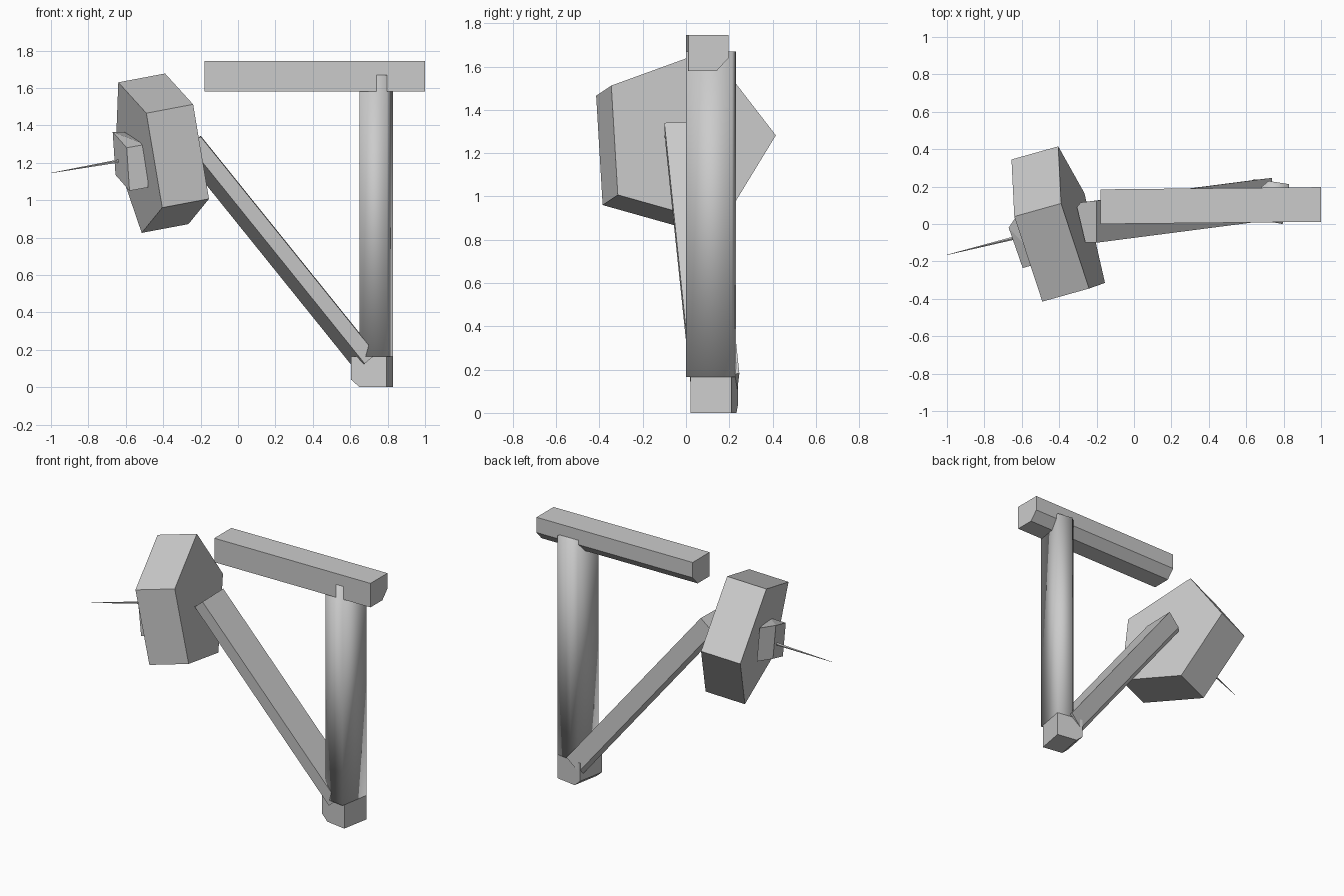
import bpy
import bmesh
from mathutils import Vector

cube = bpy.data.objects.get("Cube")
if cube:
    bpy.data.objects.remove(cube, do_unlink=True)

grey = bpy.data.materials.new("plain_grey")
grey.use_nodes = True
colour = (0.6, 0.6, 0.6, 1)
grey.diffuse_color = colour
grey.node_tree.nodes["Principled BSDF"].inputs["Base Color"].default_value = colour


def finish(name, bm, smooth=False):
    """Turn a bmesh into a named grey object."""
    bmesh.ops.recalc_face_normals(bm, faces=bm.faces)
    for f in bm.faces:
        f.smooth = smooth
    mesh = bpy.data.meshes.new(name)
    bm.to_mesh(mesh)
    bm.free()
    mesh.materials.append(grey)
    obj = bpy.data.objects.new(name, mesh)
    bpy.context.collection.objects.link(obj)
    return obj


def prism(name, profile, sweep, smooth=False):
    """Sweep a closed outline along a vector."""
    bm = bmesh.new()
    face = bm.faces.new([bm.verts.new(p) for p in profile])
    out = bmesh.ops.extrude_face_region(bm, geom=[face], use_keep_orig=True)
    moved = [g for g in out["geom"] if isinstance(g, bmesh.types.BMVert)]
    bmesh.ops.translate(bm, verts=moved, vec=Vector(sweep))
    return finish(name, bm, smooth)


def hull(name, points):
    """Wrap a convex solid around corner points."""
    bm = bmesh.new()
    for p in points:
        bm.verts.new(p)
    bmesh.ops.convex_hull(bm, input=bm.verts)
    bmesh.ops.dissolve_limit(bm, angle_limit=0.03, verts=bm.verts, edges=bm.edges)
    return finish(name, bm)


# Top beam, chamfered along its lower back edge
beam = [(0, 1.58), (0, 1.745), (0.185, 1.745), (0.185, 1.64), (0.13, 1.58)]
prism("top_beam", [(-0.18, y, z) for y, z in beam], (1.18, 0.012, 0))

# Upright post, softly shaded, with one clipped back corner
post = [(0.795, 0), (0.65, 0.025), (0.683, 0.2), (0.72, 0.23), (0.83, 0.213)]
prism("post", [(x, y, 0.165) for x, y in post], (0, 0, 1.505), smooth=True)

# Foot block, chamfered at its lower outer edge
foot = [(0.795, 0), (0.65, 0), (0.605, 0.04), (0.605, 0.165), (0.795, 0.165)]
prism("foot_block", [(x, 0.02 + (0.795 - x) * 0.16, z) for x, z in foot],
      (0.035, 0.19, 0))

# Diagonal brace from the head down to the foot
brace = [(-0.2, -0.1, 1.34), (-0.26, -0.1, 1.29), (-0.305, 0.09, 1.25),
         (-0.285, 0.115, 1.265), (-0.2, 0.125, 1.345)]
prism("diagonal_brace", brace, Vector((0.91, 0.118, -1.13)) * 1.03)

# Five-sided head
head = [(-0.49, -0.415, 1.465), (-0.405, -0.385, 0.96), (-0.515, 0.095, 0.825),
        (-0.655, 0.345, 1.235), (-0.64, 0.04, 1.63)]
prism("head", head, (0.25, 0.07, 0.047))

# Raised plate on the outer face of the head, with a sloped back side
outer = [(-0.595, -0.235, 1.28), (-0.58, -0.225, 1.05),
         (-0.67, -0.02, 1.365), (-0.655, -0.01, 1.135)]
inner = [Vector(p) + Vector((0.1, 0.027, 0.018)) for p in outer[:2]]
inner += [Vector(p) + Vector((0.06, 0.09, 0)) for p in outer[2:]]
hull("head_plate", outer + inner)

# Thin needle reaching out from the plate
tip, root = Vector((-1, -0.165, 1.145)), Vector((-0.6, -0.065, 1.215))
axis = tip - root
bm = bmesh.new()
bmesh.ops.create_cone(bm, cap_ends=True, segments=5, radius1=0.01, radius2=0.001,
                      depth=axis.length)
bmesh.ops.rotate(bm, verts=bm.verts, matrix=axis.to_track_quat("Z", "Y").to_matrix())
bmesh.ops.translate(bm, verts=bm.verts, vec=(tip + root) / 2)
finish("needle", bm)
